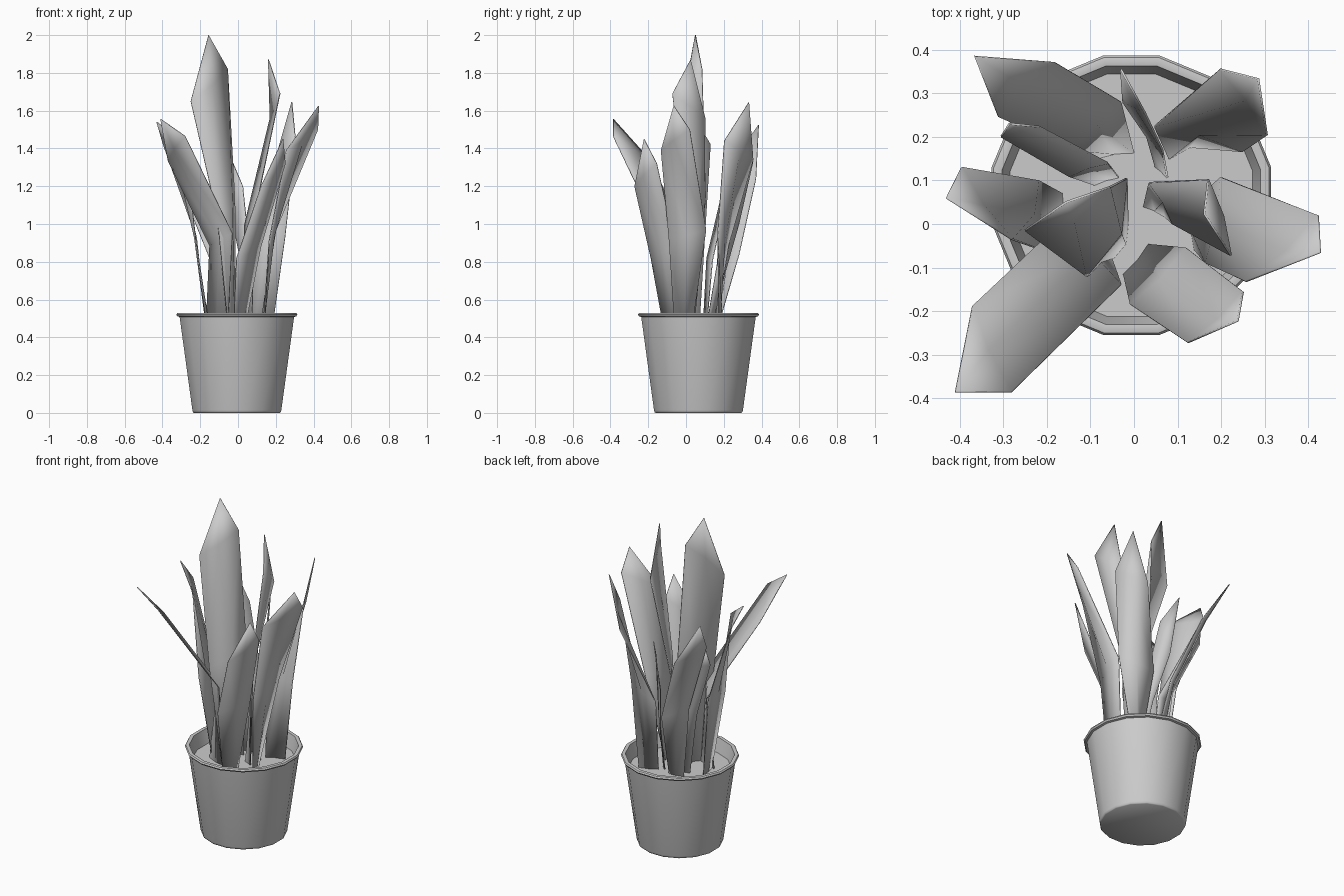
import bpy
import bmesh
import math
from mathutils import Vector

cube = bpy.data.objects.get("Cube")
if cube:
    bpy.data.objects.remove(cube, do_unlink=True)

# One flat grey for the whole plant
grey = bpy.data.materials.new("plain_grey")
grey.use_nodes = True
grey.diffuse_color = (0.6, 0.6, 0.6, 1)
grey.node_tree.nodes["Principled BSDF"].inputs["Base Color"].default_value = grey.diffuse_color

POT_CENTRE = Vector((-0.006, 0.066, 0))
SOIL_HEIGHT = 0.445


def add_object(name, bm, smooth_angle):
    """Turn a bmesh into a shaded, coloured object."""
    mesh = bpy.data.meshes.new(name)
    bm.to_mesh(mesh)
    bm.free()
    mesh.materials.append(grey)
    obj = bpy.data.objects.new(name, mesh)
    bpy.context.collection.objects.link(obj)
    bpy.ops.object.select_all(action="DESELECT")
    obj.select_set(True)
    bpy.context.view_layer.objects.active = obj
    bpy.ops.object.shade_smooth_by_angle(angle=math.radians(smooth_angle))
    return obj


def lathe(name, profile, sides=16):
    """Spin a radius/height profile around the pot axis; cap both ends."""
    bm = bmesh.new()
    rings = []
    for radius, height in profile:
        ring = []
        for i in range(sides):
            turn = math.tau * (i + 0.5) / sides
            offset = Vector((radius * math.cos(turn), radius * math.sin(turn), height))
            ring.append(bm.verts.new(POT_CENTRE + offset))
        rings.append(ring)
    for low, high in zip(rings, rings[1:]):
        for i in range(sides):
            j = (i + 1) % sides
            bm.faces.new((low[i], low[j], high[j], high[i]))
    bm.faces.new(list(reversed(rings[0])))
    bm.faces.new(rings[-1])
    return add_object(name, bm, 40)


def leaf(name, tip, edges, waist, base, fold=0.05):
    """Pointed blade with a base, a waist halfway up, shoulders and a tip.

    A positive fold sets the midrib outward, a negative one inward.
    """
    tip = Vector(tip)
    edges = [Vector(p) for p in edges]
    base = [Vector((*p, SOIL_HEIGHT - 0.01)) for p in base]
    waist = [Vector((*p, (low.z + high.z) / 2)) for p, low, high in zip(waist, base, edges)]
    lean = tip - (base[0] + base[1]) / 2

    bm = bmesh.new()
    rows = []
    for a, b in (base, waist, edges):
        outward = (b - a).cross(Vector((0, 0, 1)))
        if outward.dot(lean) < 0:
            outward.negate()
        middle = (a + b) / 2 + outward * fold
        rows.append([bm.verts.new(p) for p in (a, middle, b)])
    for low, high in zip(rows, rows[1:]):
        for i in range(2):
            bm.faces.new((low[i], low[i + 1], high[i + 1], high[i]))
    point = bm.verts.new(tip)
    for i in range(2):
        bm.faces.new((rows[-1][i], rows[-1][i + 1], point))
    bmesh.ops.recalc_face_normals(bm, faces=bm.faces)
    obj = add_object(name, bm, 40)
    thickness = obj.modifiers.new("thickness", "SOLIDIFY")
    thickness.thickness = 0.005
    thickness.offset = 0
    return obj


# Tapered pot with a rolled lip and hollow top
lathe("pot", [(0.232, 0), (0.237, 0.004), (0.24, 0.014), (0.309, 0.508), (0.321, 0.511),
              (0.327, 0.52), (0.322, 0.528), (0.313, 0.53), (0.302, 0.528), (0.278, 0.42)])
lathe("soil", [(0.281, SOIL_HEIGHT - 0.02), (0.286, SOIL_HEIGHT)])

# Leaves: tip, shoulder pair, waist pair, base pair
leaf("tall_leaf", (-0.156, 0.05, 2), [(-0.25, -0.015, 1.65), (-0.055, 0.085, 1.82)],
     [(-0.11, -0.12), (-0.017, 0.105)], [(-0.05, -0.08), (-0.015, 0)], -0.15)
leaf("upright_leaf", (0.161, 0.024, 1.87), [(0.222, -0.072, 1.69), (0.17, 0.102, 1.56)],
     [(0.09, 0), (0.035, 0.095)], [(0.072, 0.017), (0.022, 0.04)])
leaf("front_right_leaf", (-0.41, -0.385, 1.555), [(-0.28, -0.385, 1.465), (-0.37, -0.187, 1.335)],
     [(-0.03, -0.14), (-0.15, 0.02)], [(-0.055, -0.07), (-0.17, -0.03)])
leaf("front_left_leaf", (0.238, -0.222, 1.45), [(0.25, -0.155, 1.32), (0.123, -0.272, 1.2)],
     [(0.12, -0.055), (-0.008, -0.185)], [(0.033, -0.047), (-0.024, -0.115)])
leaf("left_leaf", (0.427, -0.065, 1.625), [(0.422, 0.02, 1.5), (0.256, -0.132, 1.39)],
     [(0.2, 0.107), (0.165, -0.09)], [(0.115, 0.03), (0.14, -0.06)])
leaf("right_leaf", (-0.43, 0.06, 1.54), [(-0.395, 0.13, 1.42), (-0.28, -0.035, 1.42)],
     [(-0.22, 0.1), (-0.225, -0.055)], [(-0.165, 0.07), (-0.15, -0.03)])
leaf("back_left_leaf", (0.285, 0.333, 1.645), [(0.197, 0.355, 1.34), (0.305, 0.203, 1.44)],
     [(0.047, 0.224), (0.25, 0.167)], [(0.08, 0.15), (0.18, 0.195)])
leaf("back_right_leaf", (-0.365, 0.385, 1.525), [(-0.18, 0.37, 1.24), (-0.31, 0.245, 1.33)],
     [(-0.03, 0.28), (-0.14, 0.17)], [(0, 0.163), (-0.09, 0.15)])
leaf("small_right_leaf", (-0.286, 0.23, 1.32), [(-0.217, 0.223, 1.18), (-0.305, 0.2, 1.2)],
     [(-0.06, 0.14), (-0.15, 0.11)], [(-0.035, 0.107), (-0.09, 0.09)])
leaf("small_back_leaf", (-0.03, 0.355, 1.33), [(0.025, 0.255, 1.2), (-0.025, 0.28, 1)],
     [(0.065, 0.17), (0.03, 0.2)], [(0.077, 0.105), (0.05, 0.13)])
